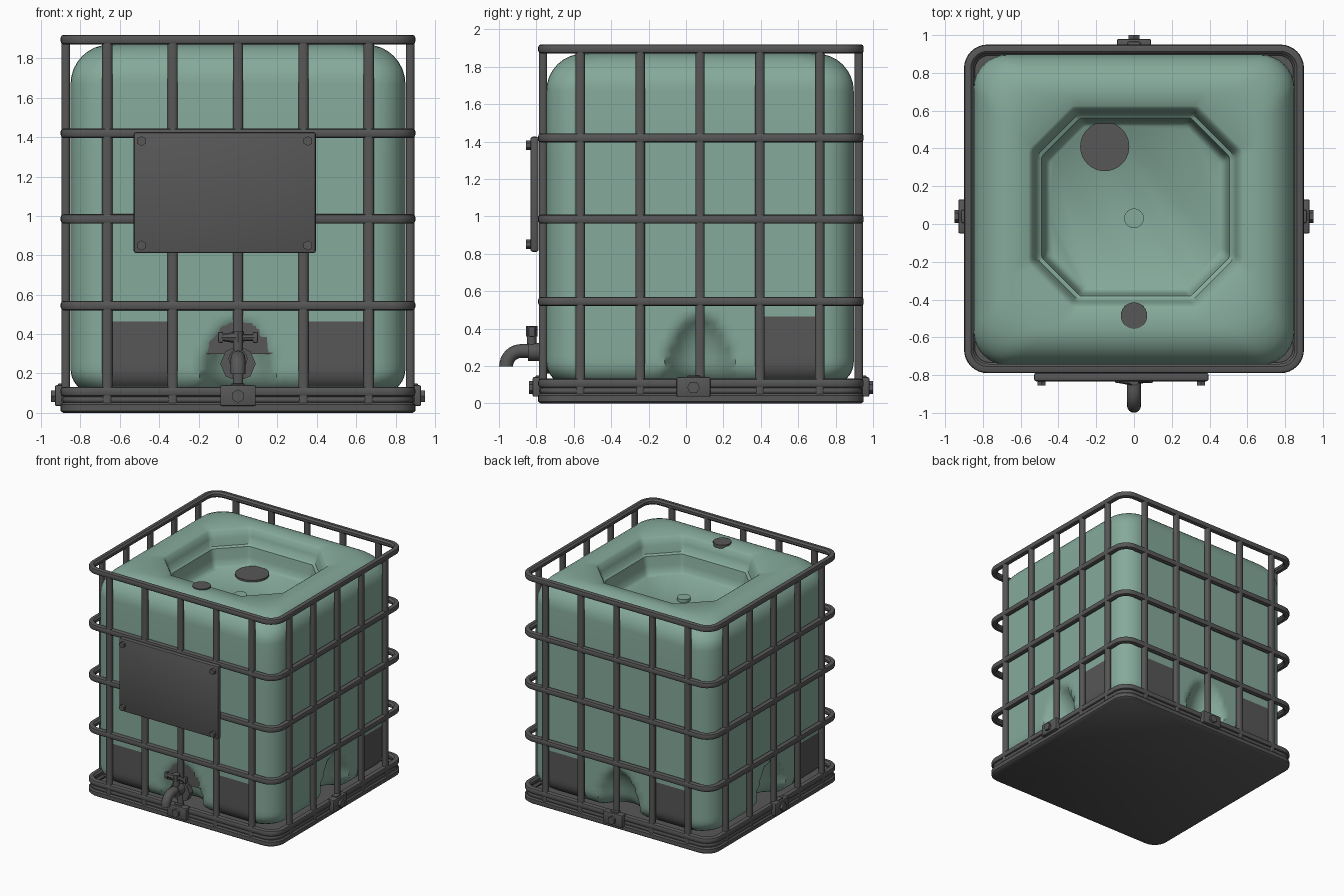
import bpy, bmesh, math
from mathutils import Vector, Matrix

if "Cube" in bpy.data.objects:
    bpy.data.objects.remove(bpy.data.objects["Cube"])

CY = 0.08          # cage centre in y
HX, HY = 0.9, 0.87  # cage half sizes


def material(name, col):
    m = bpy.data.materials.new(name)
    m.diffuse_color = (*col, 1)
    m.use_nodes = True
    m.node_tree.nodes["Principled BSDF"].inputs["Base Color"].default_value = m.diffuse_color
    return m


GREEN = material("tank green", (0.235, 0.40, 0.325))
DARK = material("dark steel", (0.095, 0.095, 0.095))


def finish(name, bm, mats, angle=40):
    bmesh.ops.recalc_face_normals(bm, faces=bm.faces)
    me = bpy.data.meshes.new(name)
    bm.to_mesh(me)
    bm.free()
    for m in mats:
        me.materials.append(m)
    ob = bpy.data.objects.new(name, me)
    bpy.context.collection.objects.link(ob)
    bpy.ops.object.select_all(action='DESELECT')
    ob.select_set(True)
    bpy.context.view_layer.objects.active = ob
    bpy.ops.object.shade_smooth_by_angle(angle=math.radians(angle))
    return ob


def rrect(hx, hy, r, side=1, arc=6):
    """Rounded rectangle outline, counter-clockwise, evenly sampled sides."""
    pts = []
    corners = [(hx - r, hy - r), (r - hx, hy - r), (r - hx, r - hy), (hx - r, r - hy)]
    for k, (cx, cy) in enumerate(corners):
        for i in range(arc + 1):
            a = math.pi / 2 * (k + i / arc)
            pts.append(Vector((cx + r * math.cos(a), cy + r * math.sin(a))))
        end, nx = pts[-1].copy(), corners[(k + 1) % 4]
        a = math.pi / 2 * (k + 1)
        goal = Vector((nx[0] + r * math.cos(a), nx[1] + r * math.sin(a)))
        pts += [end.lerp(goal, j / side) for j in range(1, side)]
    return pts


def loft(rings, wrap=False):
    """Skin a list of closed rings; cap the ends unless wrapped."""
    bm = bmesh.new()
    vs = [[bm.verts.new(p) for p in ring] for ring in rings]
    n = len(vs[0])
    for i in range(len(vs) if wrap else len(vs) - 1):
        a, b = vs[i], vs[(i + 1) % len(vs)]
        for j in range(n):
            bm.faces.new((a[j], a[(j + 1) % n], b[(j + 1) % n], b[j]))
    if not wrap:
        bm.faces.new(vs[0])
        bm.faces.new(vs[-1])
    return bm


def cylinder(name, loc, r, depth, axis='Z', seg=24, r2=None, mat=DARK):
    rot = {'Z': Matrix(), 'Y': Matrix.Rotation(math.pi / 2, 4, 'X'),
           'X': Matrix.Rotation(math.pi / 2, 4, 'Y')}[axis]
    bm = bmesh.new()
    bmesh.ops.create_cone(bm, cap_ends=True, segments=seg, radius1=r,
                          radius2=r if r2 is None else r2, depth=depth,
                          matrix=Matrix.Translation(loc) @ rot)
    return finish(name, bm, [mat])


def box(name, loc, size, bevel=0.008):
    bm = bmesh.new()
    bmesh.ops.create_cube(bm, size=1, matrix=Matrix.Translation(loc) @ Matrix.Diagonal((*size, 1)))
    bmesh.ops.bevel(bm, geom=bm.edges[:], offset=bevel, segments=2, affect='EDGES', profile=0.5)
    return finish(name, bm, [DARK])


# ---- tank: rounded body lofted upward, then down into the octagonal top recess
TX, TY, TC = 0.85, 0.822, 0.075
profile = []
for i in range(7):
    a = math.pi / 2 * i / 6
    profile.append((0.12 * (1 - math.sin(a)), 0.10 + 0.12 * (1 - math.cos(a))))
profile += [(0, 0.22 + 0.035 * i) for i in range(1, 9)] + [(0, z) for z in (0.6, 0.9, 1.3, 1.67)]
for i in range(1, 9):
    a = math.pi / 2 * i / 8
    profile.append((0.2 * (1 - math.cos(a)), 1.67 + 0.2 * math.sin(a)))


def dimple(p, z):
    """Arched hollow low in the middle of each side."""
    on_y = abs(p.y) / TY > abs(p.x) / TX
    u = p.x if on_y else p.y
    q = (u / 0.19) ** 2 + ((z - 0.1) / 0.37) ** 2
    d = 0.14 * (1 - q) ** 0.7 if q < 1 else 0
    s = 1 if (p.y if on_y else p.x) > 0 else -1
    return Vector((p.x, p.y - s * d + TC, z)) if on_y else Vector((p.x - s * d, p.y + TC, z))


rings = [[dimple(p, z) for p in rrect(TX - d, TY - d, 0.18, 34, 8)] for d, z in profile]


def octagon(p, k, z):
    a = math.atan2(p.y, p.x)
    c, s = abs(math.cos(a)) + 1e-9, abs(math.sin(a)) + 1e-9
    r = k * min(0.55 / c, 0.52 / s, (0.55 + 0.52 - 0.225) / (c + s))
    return Vector((r * math.cos(a) + 0.008, r * math.sin(a) + 0.09, z))


top = rrect(TX - 0.2, TY - 0.2, 0.18, 34, 8)
for k, z in ((1.03, 1.862), (1.0, 1.85), (0.965, 1.80), (0.94, 1.74), (0.905, 1.73),
             (0.88, 1.65), (0.86, 1.60), (0.82, 1.58)):
    rings.append([octagon(p, k, z) for p in top])
bm = loft(rings)
bm.normal_update()
for f in bm.faces:      # dark panels low on the sides
    c = f.calc_center_median()
    if 0.13 < c.z < 0.48:
        if abs(c.y - TC) / TY > abs(c.x) / TX:
            f.material_index = int(0.325 < abs(c.x) < 0.67)
        else:
            f.material_index = int(0.315 < (c.y - TC) * (1 if c.x > 0 else -1) < 0.645)
finish("tank", bm, [GREEN, DARK], 50)

# ---- tank fittings
cylinder("filler_opening", (-0.155, 0.41, 1.585), 0.13, 0.02, seg=40)
cylinder("vent_cap", (0, -0.485, 1.862), 0.07, 0.03)
cylinder("floor_boss", (0, 0.03, 1.59), 0.052, 0.03, mat=GREEN)
half = [(0.18 * math.cos(math.pi * i / 20), 0.30 + 0.17 * math.sin(math.pi * i / 20)) for i in range(21)]
finish("outlet_panel", loft([[Vector((x, y, z)) for x, z in half] for y in (-0.738, -0.73)]), [DARK])


# ---- cage hoops
def hoop(name, z, h, w=0.05, out=0.0):
    b = 0.014
    sec = [(0, -h + b), (0, h - b), (b * .3, h - b * .3), (b, h), (w - b, h), (w, h - b),
           (w, b - h), (w - b, -h), (b, -h), (b * .3, -h + b * .3)]
    rs = [[Vector((p.x, p.y + CY, z + dz)) for p in rrect(HX + out - d, HY + out - d, 0.125 - d, 1, 8)]
          for d, dz in sec]
    finish(name, loft(rs, True), [DARK])


for i, z in enumerate((0.545, 0.985, 1.42, 1.895)):
    hoop(f"cage_hoop_{i + 1}", z, 0.024)
hoop("base_rail_upper", 0.108, 0.024)
hoop("base_rail_middle", 0.068, 0.018, 0.05, -0.008)

# ---- base pallet
rs = [[Vector((p.x, p.y + CY, z)) for p in rrect(HX - d, HY - d, 0.125 - d, 1, 8)]
      for d, z in ((0.012, 0), (0, 0.01), (0, 0.042), (0.01, 0.052))]
finish("base_pallet", loft(rs), [DARK])


# ---- upright bars, five on every side
def bar(name, x, y, hx, hy):
    sec = rrect(hx, hy, 0.018, 1, 4)
    finish(name, loft([[Vector((p.x + x, p.y + y, z)) for p in sec] for z in (0.05, 1.89)]), [DARK])


for i in range(-2, 3):
    for s, tag in ((-1, "a"), (1, "b")):
        bar(f"upright_x_{tag}_{i + 3}", 0.332 * i, CY + s * (HY - 0.026), 0.026, 0.022)
        bar(f"upright_y_{tag}_{i + 3}", s * (HX - 0.026), CY - 0.005 + 0.32 * i, 0.022, 0.025)

# ---- bolted clamps on the base, one per side
for s, tag in ((-1, "one"), (1, "two")):
    y = CY + s * HY
    box(f"clamp_y_{tag}", (0, y, 0.088), (0.18, 0.06, 0.105))
    box(f"clamp_y_top_{tag}", (0, y - s * 0.01, 0.125), (0.07, 0.05, 0.05))
    cylinder(f"clamp_y_bolt_{tag}", (0, y + s * 0.035, 0.085), 0.034, 0.03, 'Y', 6)
    x = s * HX
    box(f"clamp_x_{tag}", (x, 0.04, 0.088), (0.06, 0.18, 0.105))
    box(f"clamp_x_top_{tag}", (x - s * 0.01, 0.04, 0.125), (0.05, 0.07, 0.05))
    cylinder(f"clamp_x_bolt_{tag}", (x + s * 0.035, 0.04, 0.085), 0.034, 0.03, 'X', 6)

# ---- sign plate with corner bolts
box("sign_plate", (-0.067, -0.81, 1.118), (0.925, 0.045, 0.615), 0.012)
for i, (x, z) in enumerate(((-0.49, 1.38), (0.355, 1.38), (-0.49, 0.85), (0.355, 0.85))):
    cylinder(f"sign_bolt_{i + 1}", (x, -0.84, z), 0.025, 0.03, 'Y', 6)

# ---- tap: curved spout, flange, stem and handle
path = [(-0.6, 0.28, 0), (-0.88, 0.28, 0)]
path += [(-0.88 - 0.082 * math.sin(a), 0.198 + 0.082 * math.cos(a), a)
         for a in (math.pi / 2 * i / 8 for i in range(1, 9))]
spout = []
for y, z, a in path:
    n = Vector((0, -math.sin(a), math.cos(a)))
    spout.append([Vector((0, y, z)) + 0.037 * (Vector((1, 0, 0)) * math.cos(t) + n * math.sin(t))
                  for t in (math.tau * k / 16 for k in range(16))])
finish("tap_spout", loft(spout), [DARK])
cylinder("tap_flange", (0, -0.75, 0.25), 0.09, 0.05, 'Y', 8)
cylinder("tap_body", (0, -0.81, 0.275), 0.048, 0.07, 'Y', 16)
cylinder("tap_stem", (0, -0.825, 0.335), 0.026, 0.1, 'Z', 12)
cylinder("tap_hub", (0, -0.825, 0.385), 0.03, 0.055, 'Z', 8)
cylinder("tap_handle_left", (-0.055, -0.825, 0.383), 0.014, 0.09, 'X', 8, 0.03).rotation_euler = (0, 0, 0)
for s, tag in ((-1, "left"), (1, "right")):
    box(f"tap_handle_end_{tag}", (s * 0.088, -0.825, 0.383), (0.026, 0.032, 0.056), 0.006)
cylinder("tap_handle_bar", (0, -0.825, 0.383), 0.017, 0.17, 'X', 8)
